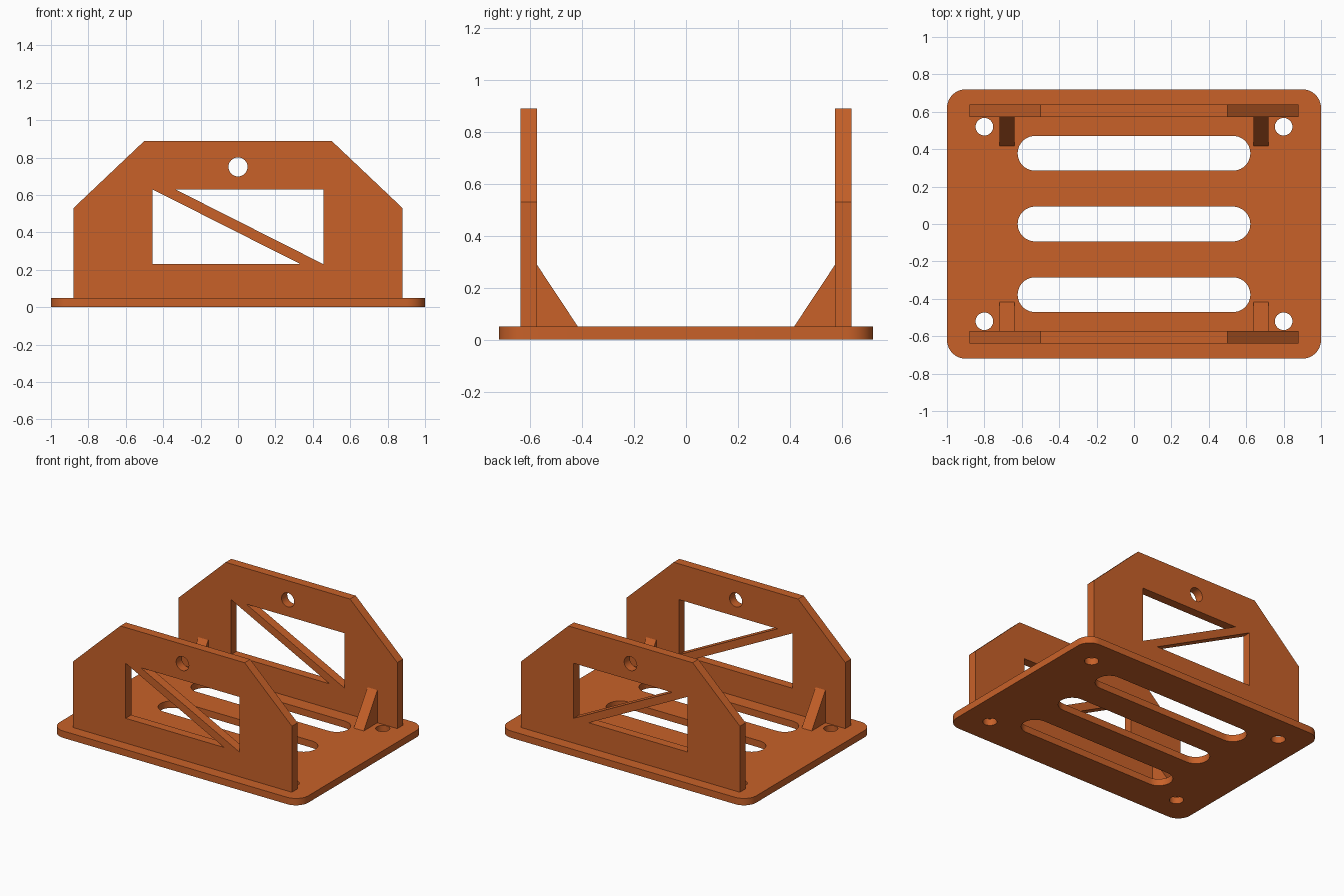
import bpy, bmesh
from math import sin, cos, pi, radians
from mathutils import Matrix, Vector

if "Cube" in bpy.data.objects:
    bpy.data.objects.remove(bpy.data.objects["Cube"])

mat = bpy.data.materials.new("orange_paint")
mat.diffuse_color = (0.58, 0.12, 0.022, 1)
mat.use_nodes = True
mat.node_tree.nodes["Principled BSDF"].inputs["Base Color"].default_value = mat.diffuse_color


def arc(cx, cy, r, a0, a1, n):
    return [(cx + r * cos(a0 + (a1 - a0) * i / n), cy + r * sin(a0 + (a1 - a0) * i / n))
            for i in range(n + 1)]


def circle(cx, cy, r, n=40):
    return arc(cx, cy, r, 0, 2 * pi, n)[:-1]


def slot(cy, hx, r):
    return (arc(hx - r, cy, r, -pi / 2, pi / 2, 20) +
            arc(r - hx, cy, r, pi / 2, 3 * pi / 2, 20))


def plate(name, outline, holes, thickness, matrix):
    """Flat outline with holes, extruded along local z and placed by matrix."""
    bm = bmesh.new()
    edges = []
    for loop in [outline] + holes:
        vs = [bm.verts.new((x, y, 0)) for x, y in loop]
        edges += [bm.edges.new((vs[i - 1], vs[i])) for i in range(len(vs))]
    bmesh.ops.triangle_fill(bm, use_beauty=True, edges=edges, normal=Vector((0, 0, 1)))
    ext = bmesh.ops.extrude_face_region(bm, geom=bm.faces[:], use_keep_orig=True)
    new = [g for g in ext["geom"] if isinstance(g, bmesh.types.BMVert)]
    bmesh.ops.translate(bm, verts=new, vec=(0, 0, thickness))
    bmesh.ops.recalc_face_normals(bm, faces=bm.faces[:])
    bmesh.ops.dissolve_limit(bm, angle_limit=radians(0.5), verts=bm.verts[:], edges=bm.edges[:])
    bm.transform(matrix)
    me = bpy.data.meshes.new(name)
    bm.to_mesh(me)
    bm.free()
    me.materials.append(mat)
    ob = bpy.data.objects.new(name, me)
    bpy.context.collection.objects.link(ob)
    bpy.ops.object.select_all(action='DESELECT')
    ob.select_set(True)
    bpy.context.view_layer.objects.active = ob
    bpy.ops.object.shade_smooth_by_angle(angle=radians(30))
    return ob


# Base plate: rounded corners, three slots, four mounting holes
R = 0.1
base = []
for k, (sx, sy) in enumerate([(1, 1), (-1, 1), (-1, -1), (1, -1)]):
    base += arc(sx * (1 - R), sy * (0.72 - R), R, k * pi / 2, (k + 1) * pi / 2, 10)
base_holes = [slot(y, 0.622, 0.093) for y in (-0.378, 0, 0.378)]
base_holes += [circle(x, y, 0.047) for x in (-0.8, 0.8) for y in (-0.52, 0.52)]
plate("base_plate", base, base_holes, 0.05, Matrix())

# Side walls: chamfered top, braced window and pin hole
wall = [(-0.88, 0.05), (0.88, 0.05), (0.88, 0.53), (0.5, 0.89), (-0.5, 0.89), (-0.88, 0.53)]
wall_holes = [
    [(-0.457, 0.63), (-0.457, 0.23), (0.335, 0.23)],
    [(0.457, 0.23), (0.457, 0.63), (-0.335, 0.63)],
    circle(0, 0.75, 0.051),
]
upright = Matrix.Rotation(pi / 2, 4, 'X')
for name, y in (("front_wall", -0.573), ("back_wall", 0.638)):
    plate(name, wall, wall_holes, 0.065, Matrix.Translation((0, y, 0)) @ upright)

# Triangular gussets on the inner faces of the walls
sideways = Matrix(((0, 0, 1, 0), (1, 0, 0, 0), (0, 1, 0, 0), (0, 0, 0, 1)))
for side, s in (("front", -1), ("back", 1)):
    for hand, x in (("left", -0.72), ("right", 0.64)):
        tri = [(s * 0.573, 0.05), (s * 0.416, 0.05), (s * 0.573, 0.287)]
        plate(f"{side}_{hand}_gusset", tri, [], 0.08, Matrix.Translation((x, 0, 0)) @ sideways)
